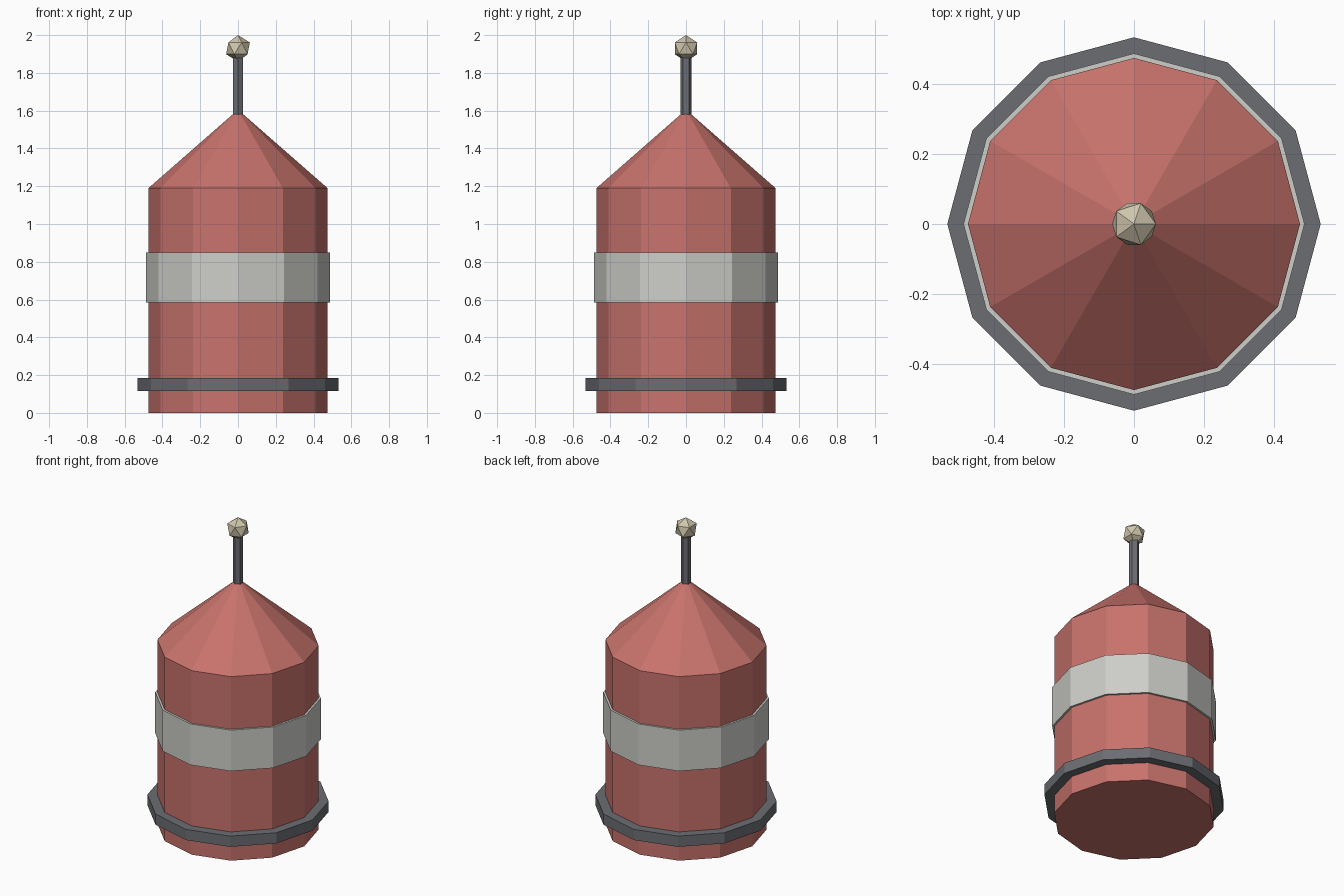
import bpy

if "Cube" in bpy.data.objects:
    bpy.data.objects.remove(bpy.data.objects["Cube"], do_unlink=True)


def material(name, rgb):
    mat = bpy.data.materials.new(name)
    mat.use_nodes = True
    mat.diffuse_color = (*rgb, 1)
    node = next(n for n in mat.node_tree.nodes if n.type == 'BSDF_PRINCIPLED')
    node.inputs["Base Color"].default_value = (*rgb, 1)
    return mat


red = material("faded red", (0.58, 0.17, 0.15))
white = material("off white", (0.61, 0.62, 0.58))
grey = material("dark grey", (0.147, 0.153, 0.168))
cream = material("lamp cream", (0.63, 0.565, 0.41))


def finish(name, mat):
    obj = bpy.context.object
    obj.name = obj.data.name = name
    obj.data.materials.append(mat)
    bpy.ops.object.shade_flat()


def drum(name, mat, bottom, top, radius, top_radius=None, sides=12):
    """Upright faceted drum or cone between two heights."""
    bpy.ops.mesh.primitive_cone_add(
        vertices=sides, radius1=radius,
        radius2=radius if top_radius is None else top_radius,
        depth=top - bottom, location=(0, 0, (bottom + top) / 2))
    finish(name, mat)


# Main float and its conical cap
drum("body", red, 0, 1.19, 0.474)
drum("cone_cap", red, 1.19, 1.605, 0.474, 0)

# Painted band and bumper ring
drum("middle_band", white, 0.585, 0.85, 0.487)
drum("bumper_ring", grey, 0.117, 0.186, 0.533)

# Mast with faceted lamp
drum("mast", grey, 1.55, 1.91, 0.03, sides=6)
bpy.ops.mesh.primitive_ico_sphere_add(subdivisions=1, radius=0.07, location=(0, 0, 1.93))
finish("lamp", cream)
